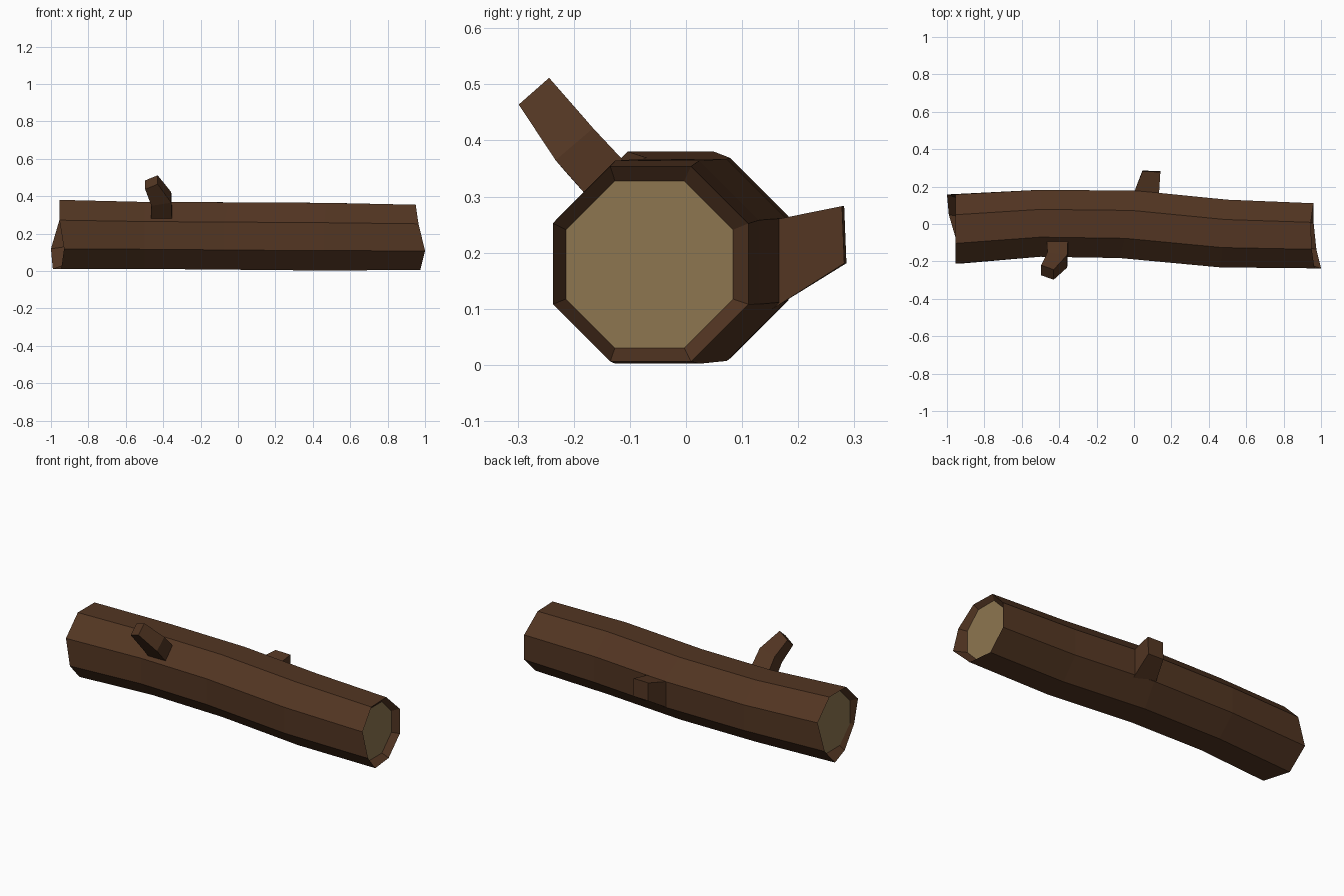
import bpy, bmesh, math
from mathutils import Vector

if "Cube" in bpy.data.objects:
    bpy.data.objects.remove(bpy.data.objects["Cube"])


def material(name, color):
    m = bpy.data.materials.new(name)
    m.diffuse_color = (*color, 1)
    m.use_nodes = True
    m.node_tree.nodes["Principled BSDF"].inputs["Base Color"].default_value = m.diffuse_color
    return m


bark = material("bark", (0.085, 0.036, 0.016))
wood = material("cut_wood", (0.27, 0.18, 0.08))


def build(name, rings, mats, tan_ends=False):
    """Skin a list of equal-length vertex rings and close both ends."""
    bm = bmesh.new()
    rows = [[bm.verts.new(p) for p in r] for r in rings]
    n = len(rows[0])
    for a, b in zip(rows, rows[1:]):
        for i in range(n):
            j = (i + 1) % n
            bm.faces.new((a[i], a[j], b[j], b[i]))
    for row in (rows[0], rows[-1]):
        bm.faces.new(row).material_index = 1 if tan_ends else 0
    bmesh.ops.recalc_face_normals(bm, faces=bm.faces)
    me = bpy.data.meshes.new(name)
    bm.to_mesh(me)
    bm.free()
    for m in mats:
        me.materials.append(m)
    ob = bpy.data.objects.new(name, me)
    bpy.context.collection.objects.link(ob)


def octagon(xs, y, z, r, lean=0.0):
    R = r / math.cos(math.pi / 8)
    pts = []
    for k in range(8):
        a = math.radians(22.5 + 45 * k)
        dy = R * math.cos(a)
        pts.append((xs[k] + lean * dy, y + dy, z + R * math.sin(a)))
    return pts


# Log trunk: bent octagonal tube, ragged rims, recessed cut faces
left_rim = [-.955, -.955, -.955, -.955, -.93, -.945, -.99, -1.0]
right_rim = [.96, .945, .95, .965, 1.0, .975, .96, .96]
trunk = [
    octagon([-.922] * 8, -.027, .195, .158),
    octagon(left_rim, -.027, .195, .185),
    octagon([-.5] * 8, .004, .19, .179),
    octagon([-.03] * 8, -.002, .187, .18, .25),
    octagon([.48] * 8, -.051, .183, .181, .1),
    octagon(right_rim, -.063, .18, .174),
    octagon([.925] * 8, -.065, .179, .149),
]
build("log_trunk", trunk, [bark, wood], True)


def square(center, direction, hx, hs):
    d = Vector(direction).normalized()
    u = (Vector((1, 0, 0)) - d * d.x).normalized()
    v = d.cross(u)
    c = Vector(center)
    return [c + u * sx * hx + v * sy * hs
            for sx, sy in ((-1, -1), (1, -1), (1, 1), (-1, 1))]


# Bent branch on the front upper side
build("bent_branch", [
    square((-.41, -.107, .292), (0, -.66, .75), .057, .046),
    square((-.41, -.192, .385), (-.2, -.64, .75), .054, .044),
    square((-.463, -.259, .474), (-.48, -.58, .66), .038, .036),
], [bark])

# Tapered stub on the back side
build("branch_stub", [
    square((.063, .15, .177), (0, 1, 0), .07, .08),
    square((.093, .282, .232), (.04, 1, .04), .048, .051),
], [bark])
